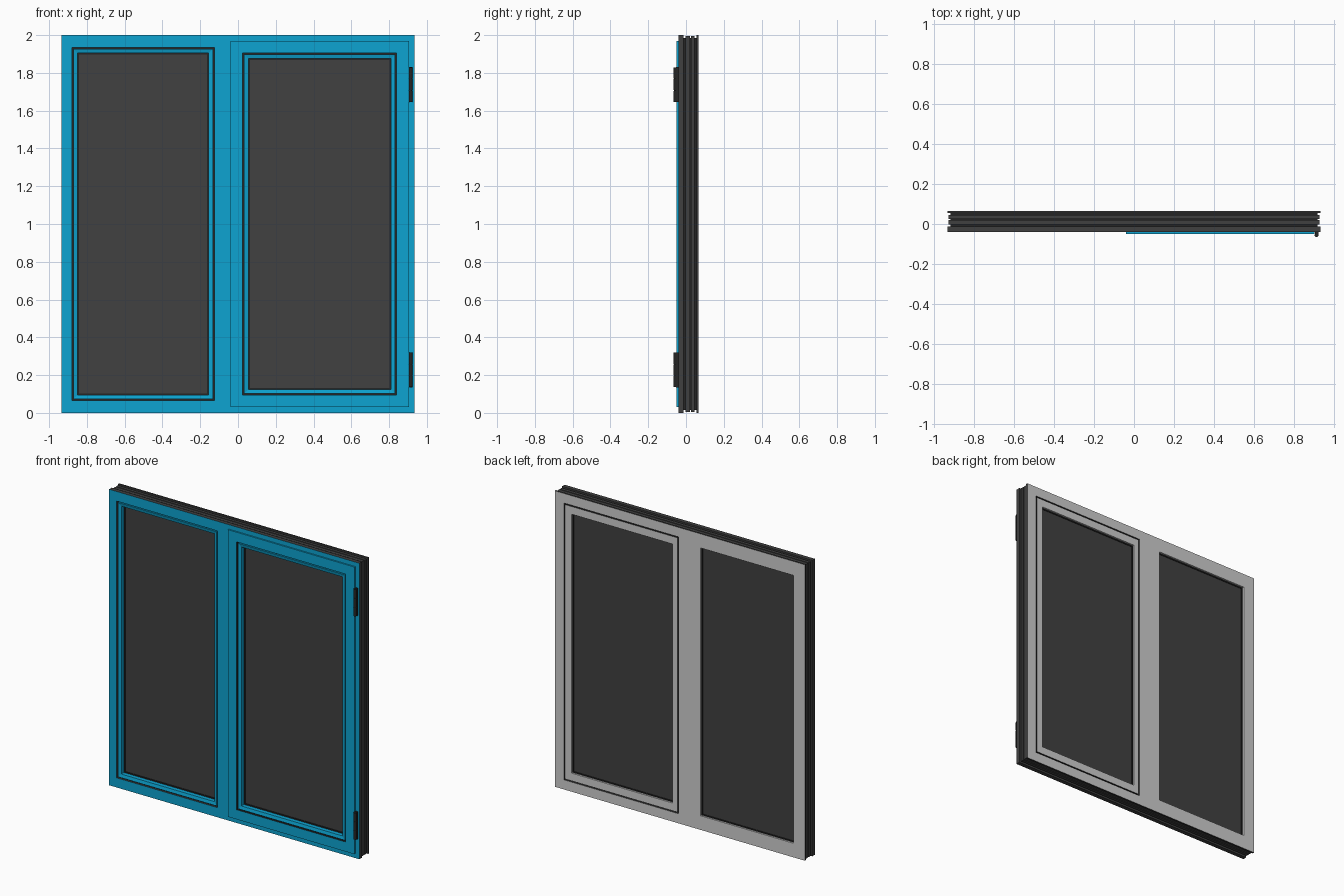
import bpy, bmesh
from mathutils import Matrix

cube = bpy.data.objects.get("Cube")
if cube:
    bpy.data.objects.remove(cube)


def material(name, color):
    m = bpy.data.materials.new(name)
    m.use_nodes = True
    m.diffuse_color = (*color, 1)
    bsdf = m.node_tree.nodes["Principled BSDF"]
    bsdf.inputs["Base Color"].default_value = (*color, 1)
    bsdf.inputs["Roughness"].default_value = 0.6
    return m


BLUE, GREY, DARK, SEAL, GLASS = range(5)
MATS = [
    material("blue cladding", (0.004, 0.37, 0.64)),
    material("light grey inside", (0.62, 0.62, 0.62)),
    material("dark frame core", (0.05, 0.05, 0.05)),
    material("black seal", (0.018, 0.018, 0.018)),
    material("dark glass", (0.052, 0.052, 0.052)),
]

FRONT, SASH_FRONT, BACK = -0.04, -0.05, 0.066


def finish(name, bm):
    bmesh.ops.recalc_face_normals(bm, faces=bm.faces)
    mesh = bpy.data.meshes.new(name)
    bm.to_mesh(mesh)
    bm.free()
    for m in MATS:
        mesh.materials.append(m)
    obj = bpy.data.objects.new(name, mesh)
    bpy.context.collection.objects.link(obj)
    return obj


def inset(rect, d):
    x0, x1, z0, z1 = rect
    return (x0 + d, x1 - d, z0 + d, z1 - d)


def ring(name, steps):
    """Mitred rectangular ring; each step is (rectangle, y, colour of the strip after it)."""
    bm = bmesh.new()
    loops = []
    for (x0, x1, z0, z1), y, _ in steps:
        corners = ((x0, z0), (x1, z0), (x1, z1), (x0, z1))
        loops.append([bm.verts.new((x, y, z)) for x, z in corners])
    for i, step in enumerate(steps):
        a, b = loops[i], loops[(i + 1) % len(loops)]
        for k in range(4):
            n = (k + 1) % 4
            bm.faces.new((a[k], a[n], b[n], b[k])).material_index = step[2]
    return finish(name, bm)


def box(name, rect, y0, y1, front, back, side):
    """Box whose colours depend on the direction of each face."""
    x0, x1, z0, z1 = rect
    bm = bmesh.new()
    bmesh.ops.create_cube(bm, size=1)
    for v in bm.verts:
        v.co = (x0 if v.co.x < 0 else x1, y0 if v.co.y < 0 else y1, z0 if v.co.z < 0 else z1)
    bm.normal_update()
    for f in bm.faces:
        f.material_index = front if f.normal.y < -0.5 else back if f.normal.y > 0.5 else side
    return finish(name, bm)


def pane(side, rect, y0, y1):
    """Glass with a seal around its edge."""
    box(side + "_glass", rect, y0, y1, GLASS, GLASS, SEAL)
    inner = inset(rect, 0.008)
    ring(side + "_glass_seal", [
        (rect, y0 - 0.004, SEAL), (inner, y0 - 0.004, SEAL),
        (inner, y1 + 0.004, SEAL), (rect, y1 + 0.004, SEAL)])


# Outer frame with grooved edges
outer = (-0.935, 0.935, 0, 2)
opening = (-0.88, 0.865, 0.065, 1.935)
groove, step = inset(outer, 0.015), inset(outer, 0.005)
ring("outer_frame", [
    (opening, FRONT, BLUE), (outer, FRONT, DARK),
    (outer, -0.012, DARK), (groove, -0.012, SEAL),
    (groove, -0.002, DARK), (step, -0.002, DARK),
    (step, 0.020, DARK), (groove, 0.020, SEAL),
    (groove, 0.026, DARK), (step, 0.026, DARK),
    (step, 0.046, DARK), (groove, 0.046, SEAL),
    (groove, 0.055, DARK), (outer, 0.055, DARK),
    (outer, BACK, GREY), (opening, BACK, DARK)])

# Centre post between the two bays
box("centre_post", (-0.125, 0.01, 0.065, 1.935), FRONT, BACK, BLUE, GREY, DARK)

# Fixed bay: glazing bead, set off by a shadow groove
bay = (-0.88, -0.125, 0.065, 1.935)
lip, edge = inset(bay, 0.008), inset(bay, 0.03)
ring("fixed_bead", [
    (bay, -0.026, SEAL), (lip, -0.026, BLUE), (lip, -0.037, BLUE),
    (edge, -0.032, BLUE), (edge, 0.01, GREY), (edge, BACK, GREY), (bay, BACK, DARK)])
pane("fixed", edge, 0.0, 0.05)

# Opening sash: front flange overlaps the frame, body sits inside it
flange = (-0.04, 0.905, 0.03, 1.97)
body = (0.01, 0.865, 0.065, 1.935)
bead, lip, edge = inset(flange, 0.065), inset(flange, 0.073), inset(flange, 0.095)
seam = inset(body, 0.008)
rear = FRONT + 0.001
ring("opening_sash", [
    (flange, rear, BLUE), (flange, SASH_FRONT, BLUE),
    (bead, SASH_FRONT, SEAL), (bead, -0.036, SEAL),
    (lip, -0.036, BLUE), (lip, -0.047, BLUE),
    (edge, -0.042, BLUE), (edge, 0.01, GREY), (edge, BACK, GREY),
    (seam, BACK, SEAL), (seam, 0.053, SEAL), (body, 0.053, DARK), (body, rear, DARK)])
pane("sash", edge, -0.01, 0.05)

# Hinges: three knuckles on a pin, plus a leaf against the frame
for label, z0, z1 in (("lower", 0.135, 0.32), ("upper", 1.645, 1.83)):
    bm = bmesh.new()
    length = (z1 - z0) / 3
    for i in range(3):
        z = z0 + length * (i + 0.5)
        bmesh.ops.create_cone(bm, cap_ends=True, segments=16, radius1=0.01, radius2=0.01,
                              depth=length - 0.003, matrix=Matrix.Translation((0.915, -0.056, z)))
    bmesh.ops.create_cone(bm, cap_ends=True, segments=12, radius1=0.007, radius2=0.007,
                          depth=z1 - z0 - 0.005, matrix=Matrix.Translation((0.915, -0.056, (z0 + z1) / 2)))
    for f in bm.faces:
        f.material_index = SEAL
    hinge = finish(label + "_hinge", bm)
    bpy.ops.object.select_all(action="DESELECT")
    bpy.context.view_layer.objects.active = hinge
    hinge.select_set(True)
    bpy.ops.object.shade_smooth_by_angle()
    box(label + "_hinge_leaf", (0.907, 0.925, z0, z1), -0.052, FRONT + 0.002, SEAL, SEAL, SEAL)
